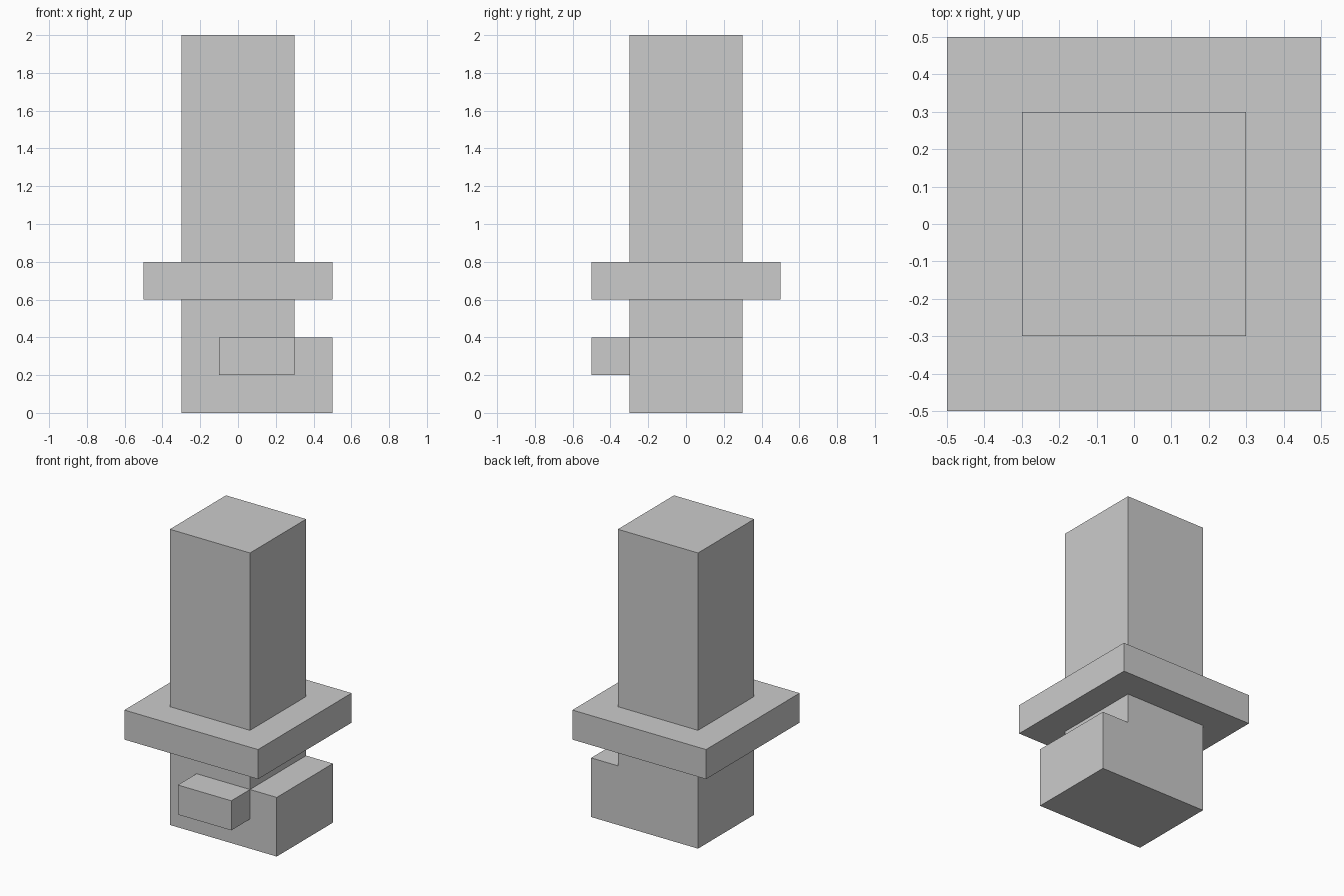
import bpy
import bmesh

if "Cube" in bpy.data.objects:
    bpy.data.objects.remove(bpy.data.objects["Cube"])

grey = bpy.data.materials.new("light grey")
grey.diffuse_color = (0.6, 0.6, 0.6, 1.0)
grey.use_nodes = True
grey.node_tree.nodes["Principled BSDF"].inputs["Base Color"].default_value = grey.diffuse_color


def prism(name, profile, y0, y1):
    """Extrude an XZ profile (counter-clockwise from the front) from y0 to y1."""
    bm = bmesh.new()
    face = bm.faces.new([bm.verts.new((x, y0, z)) for x, z in profile])
    ext = bmesh.ops.extrude_face_region(bm, geom=[face], use_keep_orig=True)
    verts = [g for g in ext["geom"] if isinstance(g, bmesh.types.BMVert)]
    bmesh.ops.translate(bm, verts=verts, vec=(0, y1 - y0, 0))
    bmesh.ops.recalc_face_normals(bm, faces=bm.faces[:])
    mesh = bpy.data.meshes.new(name)
    bm.to_mesh(mesh)
    bm.free()
    mesh.materials.append(grey)
    obj = bpy.data.objects.new(name, mesh)
    bpy.context.collection.objects.link(obj)
    return obj


def rect(x0, x1, z0, z1):
    return [(x0, z0), (x1, z0), (x1, z1), (x0, z1)]


# Lower column with the side step at its foot
prism("stepped_base",
      [(-0.3, 0), (0.5, 0), (0.5, 0.4), (0.3, 0.4), (0.3, 0.6), (-0.3, 0.6)],
      -0.3, 0.3)

# Small block on the front of the base
prism("front_block", rect(-0.1, 0.3, 0.2, 0.4), -0.5, -0.3)

# Wide square collar
prism("collar", rect(-0.5, 0.5, 0.6, 0.8), -0.5, 0.5)

# Tall upper column
prism("upper_column", rect(-0.3, 0.3, 0.8, 2.0), -0.3, 0.3)
